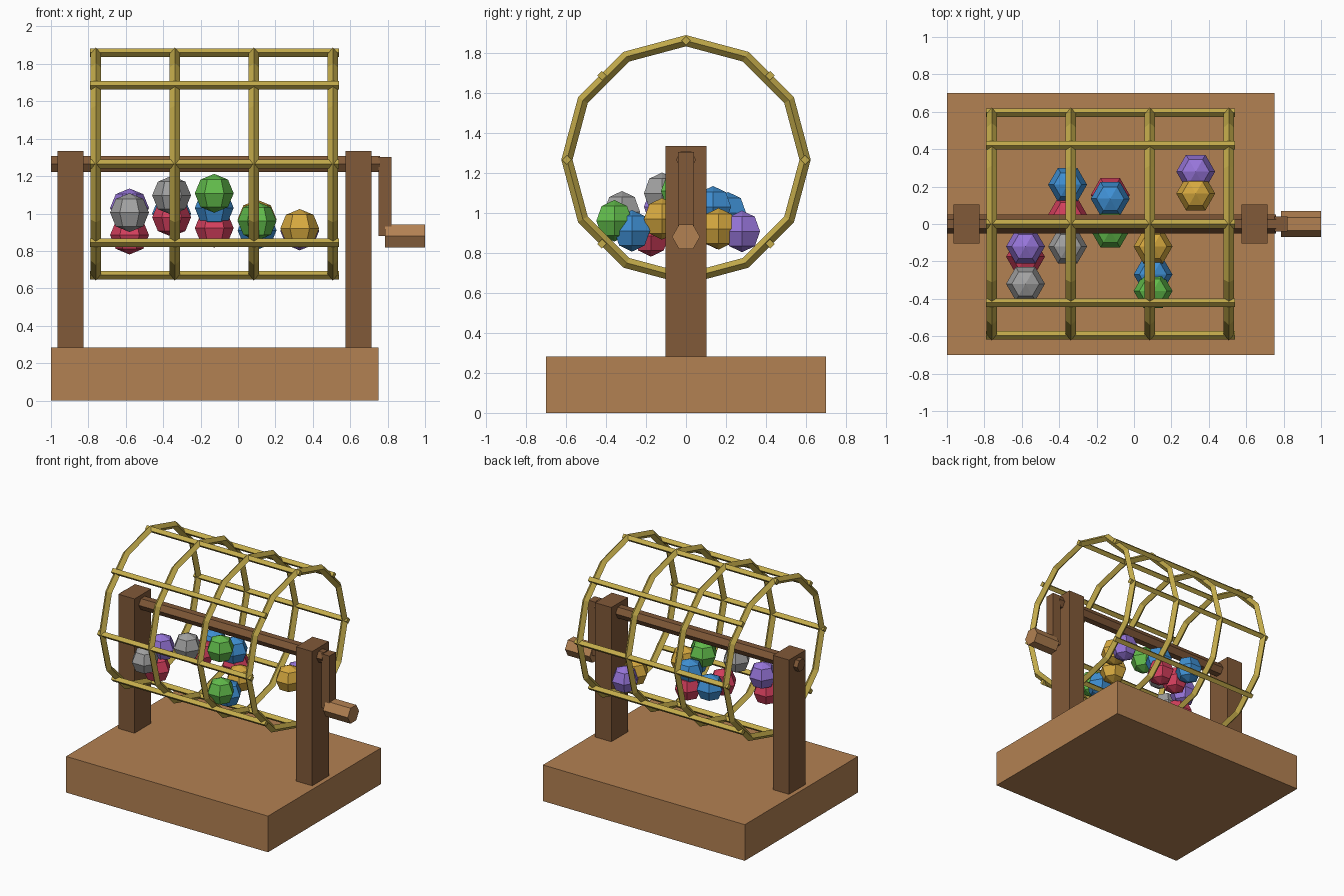
import bpy, bmesh
from math import pi, sin, cos
from mathutils import Matrix, Vector

if "Cube" in bpy.data.objects:
    bpy.data.objects.remove(bpy.data.objects["Cube"])


def material(name, rgb):
    m = bpy.data.materials.new(name)
    m.diffuse_color = (*rgb, 1)
    m.use_nodes = True
    m.node_tree.nodes["Principled BSDF"].inputs["Base Color"].default_value = m.diffuse_color
    return m


LIGHT_WOOD = material("light_wood", (0.45, 0.22, 0.085))
DARK_WOOD = material("dark_wood", (0.22, 0.10, 0.04))
BRASS = material("brass", (0.55, 0.41, 0.07))
BALL_MATS = {
    "red": material("red", (0.66, 0.05, 0.11)),
    "blue": material("blue", (0.05, 0.28, 0.66)),
    "green": material("green", (0.12, 0.50, 0.07)),
    "yellow": material("yellow", (0.68, 0.40, 0.05)),
    "purple": material("purple", (0.31, 0.18, 0.70)),
    "grey": material("grey", (0.36, 0.36, 0.36)),
}


def finish(name, bm, mat, loc=(0, 0, 0)):
    bmesh.ops.recalc_face_normals(bm, faces=bm.faces)
    me = bpy.data.meshes.new(name)
    bm.to_mesh(me)
    bm.free()
    me.materials.append(mat)
    ob = bpy.data.objects.new(name, me)
    ob.location = loc
    bpy.context.collection.objects.link(ob)
    return ob


def box(name, lo, hi, mat):
    lo, hi = Vector(lo), Vector(hi)
    bm = bmesh.new()
    bmesh.ops.create_cube(bm, size=1)
    bmesh.ops.scale(bm, vec=hi - lo, verts=bm.verts)
    return finish(name, bm, mat, (lo + hi) / 2)


def rod_x(name, x0, x1, y, z, r, sides, mat):
    """Prism along x with a corner pointing to +y."""
    bm = bmesh.new()
    ends = [[bm.verts.new((x, r * cos(2 * pi * i / sides), r * sin(2 * pi * i / sides)))
             for i in range(sides)] for x in (x0, x1)]
    for i in range(sides):
        j = (i + 1) % sides
        bm.faces.new((ends[0][i], ends[0][j], ends[1][j], ends[1][i]))
    for end in ends:
        bm.faces.new(end)
    return finish(name, bm, mat, (0, y, z))


def hoop(name, x, z, R, r, mat, major=12, minor=4):
    """Faceted ring around the x axis."""
    bm = bmesh.new()
    grid = []
    for i in range(major):
        a = 2 * pi * i / major
        row = []
        for k in range(minor):
            b = 2 * pi * k / minor
            d = R + r * cos(b)
            row.append(bm.verts.new((r * sin(b), d * cos(a), d * sin(a))))
        grid.append(row)
    for i in range(major):
        n = (i + 1) % major
        for k in range(minor):
            m = (k + 1) % minor
            bm.faces.new((grid[i][k], grid[n][k], grid[n][m], grid[i][m]))
    return finish(name, bm, mat, (x, 0, z))


# Base and two posts
box("base", (-1, -0.7, 0), (0.75, 0.7, 0.283), LIGHT_WOOD)
for side, x in (("left", -0.895), ("right", 0.645)):
    box(side + "_post", (x - 0.07, -0.103, 0.28), (x + 0.07, 0.103, 1.335), DARK_WOOD)

# Axle and crank
AXIS_Z = 1.265
rod_x("axle", -1, 0.76, 0, AXIS_Z, 0.05, 6, DARK_WOOD)
box("crank_arm", (0.75, -0.04, 0.88), (0.82, 0.04, 1.303), DARK_WOOD)
rod_x("crank_handle", 0.785, 1, 0, 0.88, 0.07, 6, LIGHT_WOOD)

# Wire cage: four hoops and eight long bars
CAGE_R = 0.595
for i in range(4):
    hoop(f"cage_hoop_{i + 1}", -0.76 + 0.4225 * i, AXIS_Z, CAGE_R, 0.028, BRASS)
for i in range(8):
    a = i * pi / 4
    rod_x(f"cage_bar_{i + 1}", -0.79, 0.54, CAGE_R * cos(a),
          AXIS_Z + CAGE_R * sin(a), 0.0235, 4, BRASS)

# Balls resting in the cage, in rows along x
BALLS = {
    -0.58: [("purple", -0.12, 1.03), ("red", -0.175, 0.885), ("grey", -0.32, 1.005)],
    -0.355: [("blue", 0.21, 1.0), ("red", 0.05, 0.98), ("grey", -0.12, 1.097)],
    -0.127: [("blue", 0.135, 1.03), ("red", 0.155, 0.922), ("green", -0.035, 1.108)],
    0.102: [("yellow", -0.12, 0.97), ("blue", -0.27, 0.91), ("green", -0.358, 0.96)],
    0.33: [("purple", 0.28, 0.907), ("yellow", 0.163, 0.92)],
}
for row, (x, balls) in enumerate(BALLS.items(), 1):
    for colour, y, z in balls:
        bm = bmesh.new()
        bmesh.ops.create_uvsphere(bm, u_segments=6, v_segments=4, radius=0.104)
        # turn so that two corners lie on the x axis
        eq = max(bm.verts, key=lambda v: v.co.x).co.x
        if eq < 0.1:
            bmesh.ops.rotate(bm, verts=bm.verts, matrix=Matrix.Rotation(pi / 6, 3, "Z"))
        finish(f"{colour}_ball_{row}", bm, BALL_MATS[colour], (x, y, z))
